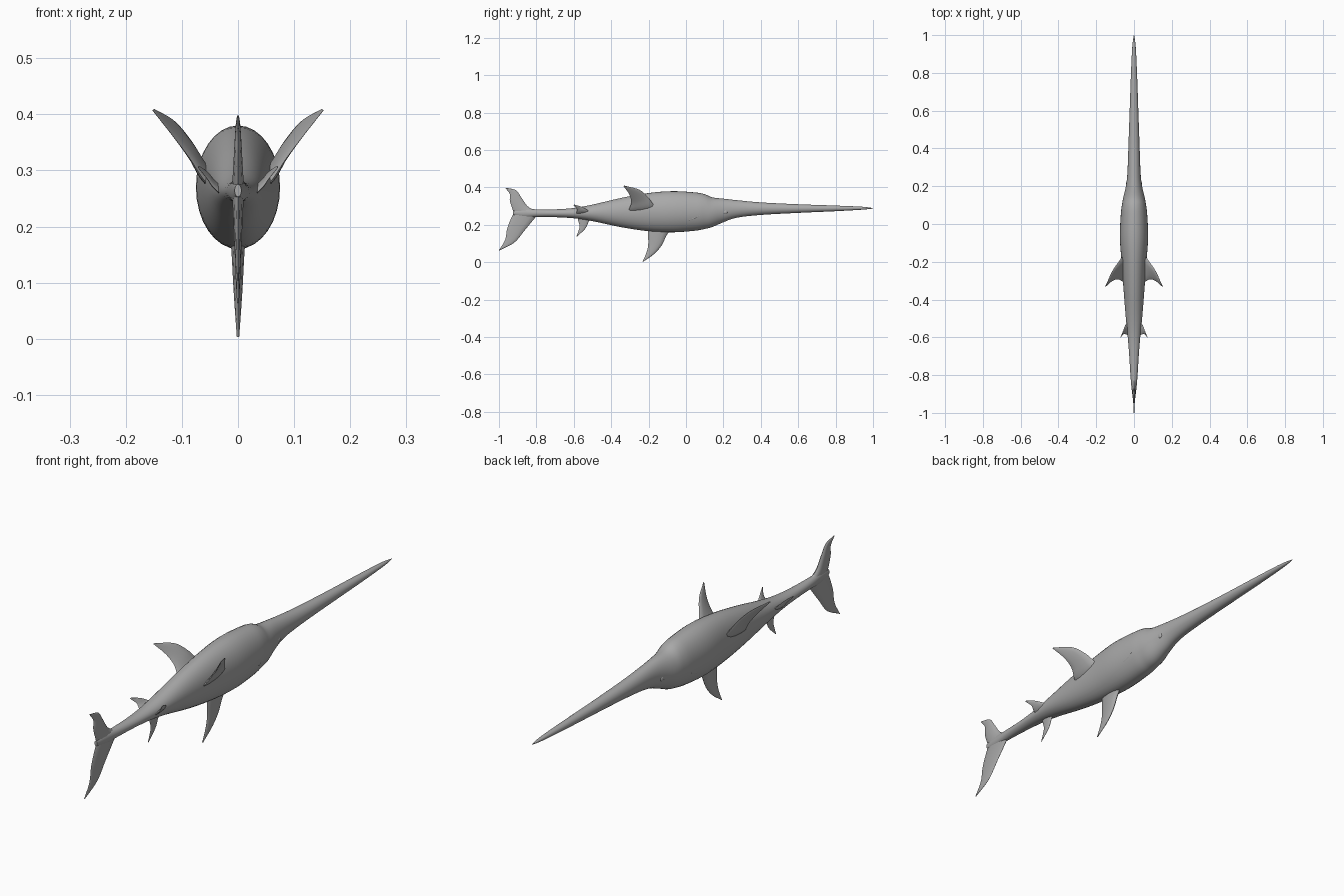
import bpy, bmesh, math
from mathutils import Vector

cube = bpy.data.objects.get("Cube")
if cube:
    bpy.data.objects.remove(cube, do_unlink=True)

grey = bpy.data.materials.new("plain grey")
grey.use_nodes = True
COLOUR = (0.4, 0.4, 0.4, 1)
grey.diffuse_color = COLOUR
grey.node_tree.nodes["Principled BSDF"].inputs["Base Color"].default_value = COLOUR


def spline(points, steps):
    """Smooth curve through rows of numbers (Catmull-Rom)."""
    pts = [Vector(p) for p in points]
    ext = [2 * pts[0] - pts[1]] + pts + [2 * pts[-1] - pts[-2]]
    out = []
    for i in range(1, len(ext) - 2):
        a, b, c, d = ext[i - 1:i + 3]
        for s in range(steps):
            t = s / steps
            out.append(0.5 * (2 * b + (c - a) * t + (2 * a - 5 * b + 4 * c - d) * t ** 2
                              + (3 * b - a - 3 * c + d) * t ** 3))
    return out + [pts[-1]]


def finish(name, bm, angle=60):
    bmesh.ops.recalc_face_normals(bm, faces=bm.faces)
    mesh = bpy.data.meshes.new(name)
    bm.to_mesh(mesh)
    bm.free()
    mesh.materials.append(grey)
    obj = bpy.data.objects.new(name, mesh)
    bpy.context.collection.objects.link(obj)
    bpy.ops.object.select_all(action='DESELECT')
    obj.select_set(True)
    bpy.context.view_layer.objects.active = obj
    bpy.ops.object.shade_smooth_by_angle(angle=math.radians(angle))
    return obj


def loft(name, rings, angle=60):
    """Skin a row of closed rings and cap both ends."""
    bm = bmesh.new()
    rows = [[bm.verts.new(p) for p in ring] for ring in rings]
    n = len(rows[0])
    for r0, r1 in zip(rows, rows[1:]):
        for i in range(n):
            j = (i + 1) % n
            bm.faces.new((r0[i], r0[j], r1[j], r1[i]))
    bm.faces.new(rows[0])
    bm.faces.new(rows[-1])
    return finish(name, bm, angle)


def fin(name, lead, trail, thick, side=1):
    """Curved fin: leading edge, trailing edge, root thickness; tapers to the tip."""
    a, b = spline(lead, 5), spline(trail, 5)
    outward = (Vector(lead[-1]) - Vector(lead[0])).normalized()
    normal = outward.cross(Vector(trail[0]) - Vector(lead[0])).normalized()
    rings = []
    for k, (p, q) in enumerate(zip(a, b)):
        h = 0.5 * thick * (1 - 0.85 * k / (len(a) - 1))
        ring = []
        for i in range(12):
            ang = 2 * math.pi * i / 12
            t = (1 - math.cos(ang)) / 2
            v = p.lerp(q, t) + normal * h * math.sin(ang) * (1.15 - 0.5 * t)
            ring.append((v.x * side, v.y, v.z))
        rings.append(ring)
    return loft(name, rings)


# Body and long bill: y, top z, bottom z, half width
body = [(-0.925, 0.275, 0.253, 0.006), (-0.87, 0.285, 0.24, 0.013), (-0.80, 0.283, 0.242, 0.019),
        (-0.70, 0.283, 0.241, 0.025), (-0.60, 0.290, 0.235, 0.033), (-0.50, 0.308, 0.220, 0.043),
        (-0.35, 0.343, 0.188, 0.055), (-0.20, 0.370, 0.166, 0.066), (-0.07, 0.380, 0.160, 0.075),
        (0.05, 0.373, 0.169, 0.070), (0.10, 0.364, 0.178, 0.064), (0.14, 0.347, 0.188, 0.057),
        (0.20, 0.340, 0.214, 0.043), (0.27, 0.332, 0.238, 0.035), (0.40, 0.320, 0.253, 0.030),
        (0.60, 0.310, 0.264, 0.023), (0.80, 0.303, 0.273, 0.016), (0.94, 0.297, 0.281, 0.009),
        (1.0, 0.290, 0.287, 0.001)]
rings = []
for y, top, bottom, w in spline(body, 4):
    mid, half = (top + bottom) / 2, (top - bottom) / 2
    rings.append([(w * math.cos(2 * math.pi * i / 32), y, mid + half * math.sin(2 * math.pi * i / 32))
                  for i in range(32)])
loft("body", rings)

# Midline fins
fin("large_belly_fin",
    [(0, -0.06, 0.19), (0, -0.10, 0.150), (0, -0.13, 0.090), (0, -0.172, 0.043), (0, -0.228, 0.003)],
    [(0, -0.20, 0.19), (0, -0.203, 0.150), (0, -0.202, 0.095), (0, -0.212, 0.050), (0, -0.233, 0.003)], 0.032)
fin("small_belly_fin",
    [(0, -0.49, 0.25), (0, -0.518, 0.220), (0, -0.538, 0.180), (0, -0.582, 0.138)],
    [(0, -0.575, 0.25), (0, -0.577, 0.225), (0, -0.569, 0.190), (0, -0.586, 0.138)], 0.018)
fin("upper_tail_lobe",
    [(0, -0.79, 0.27), (0, -0.845, 0.298), (0, -0.880, 0.346), (0, -0.910, 0.385), (0, -0.962, 0.398)],
    [(0, -0.915, 0.255), (0, -0.930, 0.290), (0, -0.942, 0.330), (0, -0.942, 0.365), (0, -0.966, 0.397)], 0.026)
fin("lower_tail_lobe",
    [(0, -0.79, 0.26), (0, -0.815, 0.228), (0, -0.863, 0.170), (0, -0.917, 0.106), (0, -0.998, 0.063)],
    [(0, -0.915, 0.275), (0, -0.935, 0.235), (0, -0.956, 0.180), (0, -0.967, 0.120), (0, -1.0, 0.065)], 0.026)

# Paired fins and head details
for label, s in (("left", 1), ("right", -1)):
    fin(label + "_large_side_fin",
        [(0.04, -0.155, 0.285), (0.063, -0.175, 0.310), (0.085, -0.205, 0.350),
         (0.115, -0.250, 0.388), (0.150, -0.328, 0.409)],
        [(0.04, -0.312, 0.265), (0.062, -0.304, 0.285), (0.085, -0.293, 0.320),
         (0.115, -0.302, 0.360), (0.152, -0.334, 0.407)], 0.028, s)
    fin(label + "_small_side_fin",
        [(0.02, -0.50, 0.262), (0.042, -0.528, 0.280), (0.055, -0.560, 0.297), (0.070, -0.597, 0.308)],
        [(0.02, -0.590, 0.250), (0.042, -0.585, 0.268), (0.054, -0.583, 0.284), (0.071, -0.601, 0.305)], 0.014, s)

    # Eye: low rounded bump on the head
    bm = bmesh.new()
    bmesh.ops.create_uvsphere(bm, u_segments=16, v_segments=10, radius=0.012)
    for v in bm.verts:
        v.co = Vector((v.co.x * 0.6 + s * 0.036, v.co.y + 0.21, v.co.z + 0.268))
    finish(label + "_eye", bm)

    # Gill cover: thin raised ridge hugging the cheek
    ridge = []
    for k in range(9):
        t = k / 8
        y, z = -0.03 + 0.11 * t, 0.222 + 0.03 * t * t
        x = 0.068 * math.sqrt(max(0, 1 - ((z - 0.27) / 0.104) ** 2)) + 0.002 - 0.004 * t
        r = 0.001 + 0.004 * math.sin(math.pi * t)
        ridge.append([(s * (x + r * 0.7 * math.cos(a * math.pi / 4)), y, z + r * math.sin(a * math.pi / 4))
                      for a in range(8)])
    loft(label + "_gill_ridge", ridge)
